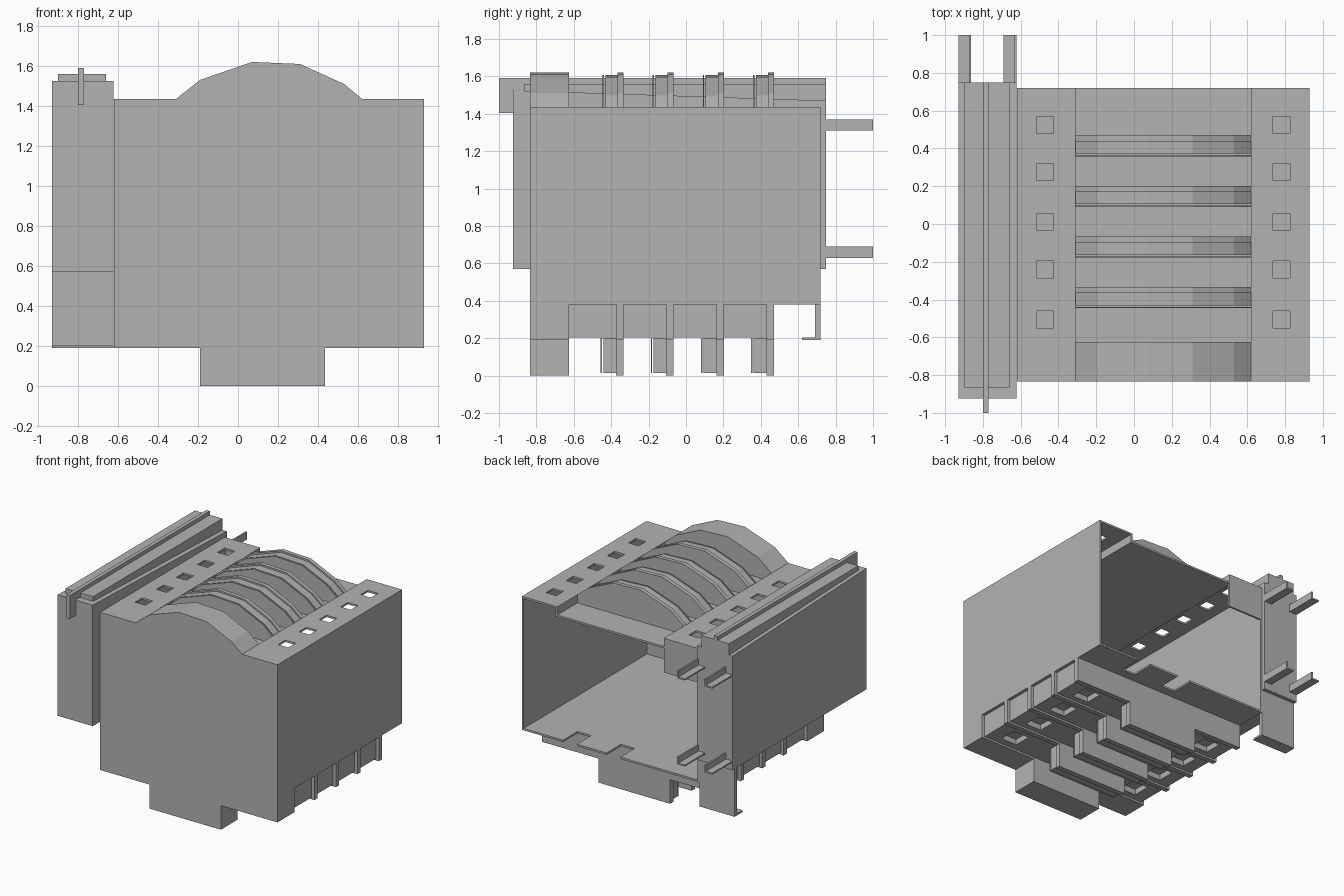
import bpy
import bmesh

if "Cube" in bpy.data.objects:
    bpy.data.objects.remove(bpy.data.objects["Cube"], do_unlink=True)

GREY = (0.45, 0.45, 0.45, 1)
grey = bpy.data.materials.new("plain grey")
grey.use_nodes = True
grey.diffuse_color = GREY
grey.node_tree.nodes["Principled BSDF"].inputs["Base Color"].default_value = GREY


def finish(name, bm):
    bmesh.ops.recalc_face_normals(bm, faces=bm.faces)
    mesh = bpy.data.meshes.new(name)
    bm.to_mesh(mesh)
    bm.free()
    mesh.materials.append(grey)
    ob = bpy.data.objects.new(name, mesh)
    bpy.context.collection.objects.link(ob)
    return ob


def prism(bm, points, y0, y1):
    """Extrude an x-z outline from y0 to y1."""
    face = bm.faces.new([bm.verts.new((x, y0, z)) for x, z in points])
    out = bmesh.ops.extrude_face_region(bm, geom=[face])
    moved = [v for v in out["geom"] if isinstance(v, bmesh.types.BMVert)]
    bmesh.ops.translate(bm, verts=moved, vec=(0, y1 - y0, 0))


def add_box(bm, x0, x1, y0, y1, z0, z1):
    prism(bm, [(x0, z0), (x1, z0), (x1, z1), (x0, z1)], y0, y1)


def boxes(name, *specs):
    bm = bmesh.new()
    for spec in specs:
        add_box(bm, *spec)
    return finish(name, bm)


def outline(name, points, y0, y1):
    bm = bmesh.new()
    prism(bm, points, y0, y1)
    return finish(name, bm)


def pierced_strip(name, x0, x1, y0, y1, z0, z1, hole_x, hole_ys, half):
    """Flat strip with a row of square holes."""
    bm = bmesh.new()
    add_box(bm, x0, hole_x - half, y0, y1, z0, z1)
    add_box(bm, hole_x + half, x1, y0, y1, z0, z1)
    start = y0
    for y in sorted(hole_ys):
        add_box(bm, hole_x - half, hole_x + half, start, y - half, z0, z1)
        start = y + half
    add_box(bm, hole_x - half, hole_x + half, start, y1, z0, z1)
    return finish(name, bm)


# Main housing dimensions
L, R, F, B = -0.62, 0.93, -0.835, 0.72
FLOOR, ROOF, T = 0.38, 1.435, 0.015
ARCH_L, ARCH_R = -0.31, 0.62
FOOT_L, FOOT_R = -0.19, 0.435
DECK = 1.37
HUMP = [(-0.31, 1.435), (-0.19, 1.53), (0.07, 1.62),
        (0.31, 1.61), (0.53, 1.51), (0.62, 1.435)]
HOLES = [0.525, 0.275, 0.01, -0.24, -0.505]

# Open-backed shell
boxes("right_wall", (R - T, R, F, B, FLOOR, ROOF))
boxes("left_wall", (L, L + T, F, B, FLOOR, ROOF))
boxes("front_wall", (L, R, F, F + T, FLOOR, ROOF))
boxes("floor",
      (L, R, F, 0.54, FLOOR, FLOOR + T),
      (0.57, R, 0.54, B, FLOOR, FLOOR + T),
      (0.19, 0.45, 0.54, B, FLOOR, FLOOR + T),
      (L, 0.07, 0.54, B, FLOOR, FLOOR + T))

# Roof: pierced strips either side of a sunken deck
pierced_strip("roof_strip_left", L, ARCH_L, F, B, ROOF - T, ROOF, -0.47, HOLES, 0.045)
pierced_strip("roof_strip_right", ARCH_R, R, F, B, ROOF - T, ROOF, 0.78, HOLES, 0.045)
boxes("sunken_deck",
      (ARCH_L, ARCH_R, F, B, DECK - T, DECK),
      (ARCH_L - T, ARCH_L, F, B, DECK - T, ROOF),
      (ARCH_R, ARCH_R + T, F, B, DECK - T, ROOF))
boxes("rear_corner_plate", (L, ARCH_L, B - T, B, 1.165, ROOF))

# Front hump and front foot
hump_base = [(ARCH_R, DECK), (ARCH_L, DECK)]
outline("front_hump", HUMP + hump_base, F, -0.625)


def foot_profile(low):
    return [(L, FLOOR), (L, 0.19), (FOOT_L, 0.19), (FOOT_L, low),
            (FOOT_R, low), (FOOT_R, 0.19), (R, 0.19), (R, FLOOR)]


outline("front_foot", foot_profile(0), F, -0.625)

# Four repeated stations of arched fins above and ribs below
for i in range(4):
    back = 0.47 - 0.268 * i
    lowered = [(x, z - 0.013) for x, z in HUMP]
    outline(f"fin_rib_{i}", HUMP + hump_base, back - 0.032, back)
    outline(f"fin_block_{i}", lowered + hump_base, back - 0.097, back - 0.032)
    outline(f"fin_sheet_{i}", lowered + hump_base, back - 0.112, back - 0.105)

    outline(f"base_rib_{i}", foot_profile(0), back - 0.04, back)
    boxes(f"base_block_{i}",
          (FOOT_L + 0.01, FOOT_R - 0.01, back - 0.108, back - 0.04, 0.015, 0.2),
          (FOOT_L + 0.01, FOOT_R - 0.01, back - 0.122, back - 0.115, 0.015, 0.2))

    # Recessed filler between the ribs, with a square pocket on each side
    y0, y1 = back - 0.268, back - 0.04
    if i == 3:
        y0 = -0.625
    mid = (y0 + y1) / 2
    pierced_strip(f"filler_right_{i}", FOOT_R, R - 0.025, y0, y1, 0.205, 0.25,
                  0.72, [mid], 0.07)
    pierced_strip(f"filler_left_{i}", L + 0.025, FOOT_L, y0, y1, 0.205, 0.25,
                  -0.42, [mid], 0.07)
    boxes(f"filler_core_{i}",
          (FOOT_L, FOOT_R, y0, y1, 0.205, FLOOR),
          (L + 0.025, R - 0.025, y0, y1, 0.25, FLOOR))

# Side unit with a gently sloping top
ML, MR, MF, MB = -0.93, -0.622, -0.925, 0.748
side_unit = boxes("side_unit", (ML, MR, MF, MB, 0.57, 1.525))
for v in side_unit.data.vertices:
    if v.co.z > 1 and v.co.y > 0:
        v.co.z = 1.47
boxes("side_unit_tail",
      (ML, MR, B - 0.03, B, 0.2, 0.58),
      (ML, MR, B - 0.1, B, 0.19, 0.205))

# Rail, with a blade that hooks down at the front
boxes("rail", (-0.9, -0.66, -0.865, MB, 1.46, 1.56))
boxes("rail_blade",
      (-0.8, -0.77, -1.0, MB, 1.53, 1.59),
      (-0.8, -0.77, -1.0, MF, 1.405, 1.54))

# Angle-section prongs at the rear
for level, z in (("upper", 1.31), ("lower", 0.63)):
    for side, x in (("outer", ML), ("inner", -0.69)):
        boxes(f"{level}_{side}_prong",
              (x, x + 0.068, MB - 0.01, 1.0, z, z + 0.012),
              (x + 0.056, x + 0.068, MB - 0.01, 1.0, z, z + 0.06))
